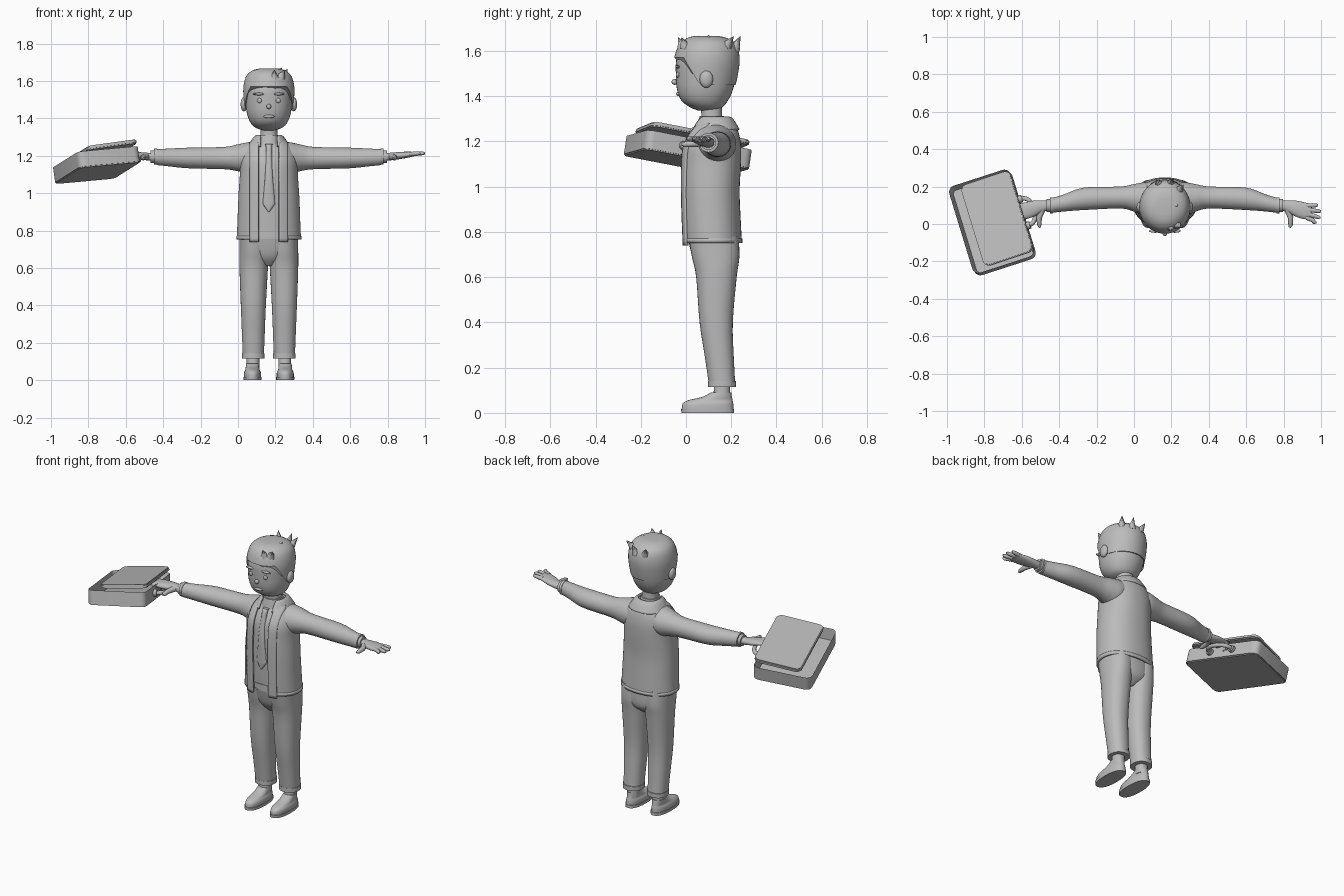
import bpy, bmesh, math
from mathutils import Vector, Matrix

if "Cube" in bpy.data.objects:
    bpy.data.objects.remove(bpy.data.objects["Cube"])

CX = 0.165  # body centre line
grey = bpy.data.materials.new("plain grey")
grey.diffuse_color = (0.5, 0.5, 0.5, 1)
grey.use_nodes = True
grey.node_tree.nodes["Principled BSDF"].inputs["Base Color"].default_value = grey.diffuse_color


def finish(name, bm, angle=40, thick=0.0):
    bmesh.ops.recalc_face_normals(bm, faces=bm.faces)
    me = bpy.data.meshes.new(name)
    bm.to_mesh(me)
    bm.free()
    me.materials.append(grey)
    ob = bpy.data.objects.new(name, me)
    bpy.context.collection.objects.link(ob)
    if thick:
        mod = ob.modifiers.new("thickness", 'SOLIDIFY')
        mod.thickness, mod.offset = thick, 0
    bpy.ops.object.select_all(action='DESELECT')
    ob.select_set(True)
    bpy.context.view_layer.objects.active = ob
    bpy.ops.object.shade_smooth_by_angle(angle=math.radians(angle))
    return ob


def resample(rings, k=4):
    """Catmull-Rom interpolation of ring values."""
    out = []
    for i in range(len(rings) - 1):
        a, b, c, d = (rings[max(0, min(len(rings) - 1, i + j))] for j in (-1, 0, 1, 2))
        for t in (j / k for j in range(k)):
            out.append([0.5 * (2 * q + (r - p) * t + (2 * p - 5 * q + 4 * r - s) * t * t
                               + (3 * q - p - 3 * r + s) * t ** 3) for p, q, r, s in zip(a, b, c, d)])
    return out + [list(rings[-1])]


def grid(name, rows, closed, caps, thick=0.0, angle=40):
    bm = bmesh.new()
    vs = [[bm.verts.new(p) for p in row] for row in rows]
    n = len(vs[0])
    for a, b in zip(vs, vs[1:]):
        for j in range(n if closed else n - 1):
            bm.faces.new((a[j], a[(j + 1) % n], b[(j + 1) % n], b[j]))
    if caps:
        bm.faces.new(vs[0])
        bm.faces.new(vs[-1])
    return finish(name, bm, angle, thick)


def loft(name, rings, s=1, axis='z', n=36, e=0.9, arc=None, grow=0.0, thick=0.0, k=4):
    """Rings: z, centre x, half width, y min, y max  (or x, y min, y max, z min, z max)."""
    rows = []
    for q in resample(rings, k):
        if axis == 'z':
            pos, c1, r1, c2, r2 = q[0], q[1], q[2], (q[3] + q[4]) / 2, (q[4] - q[3]) / 2
        else:
            pos, c1, r1, c2, r2 = q[0], (q[1] + q[2]) / 2, (q[2] - q[1]) / 2, (q[3] + q[4]) / 2, (q[4] - q[3]) / 2
        r1, r2 = r1 + grow, r2 + grow
        if arc:
            t0, t1 = (math.asin(min(0.97, g / r1) ** (1 / e)) if g else None for g in arc)
            t1 = t1 or 2 * math.pi - t0
            ts = [t0 + (t1 - t0) * j / n for j in range(n + 1)]
        else:
            ts = [2 * math.pi * j / n for j in range(n)]
        row = []
        for t in ts:
            a = c1 + r1 * math.copysign(abs(math.sin(t)) ** e, math.sin(t))
            b = c2 - r2 * math.copysign(abs(math.cos(t)) ** e, math.cos(t))
            x, y, z = (a, b, pos) if axis == 'z' else (pos, a, b)
            row.append((CX + s * x, y, z))
        rows.append(row)
    return grid(name, rows, not arc, not arc, thick)


def blob(name, loc, scale, s=1):
    bm = bmesh.new()
    bmesh.ops.create_uvsphere(bm, u_segments=16, v_segments=10, radius=1)
    bmesh.ops.transform(bm, verts=bm.verts, matrix=Matrix.Translation((CX + s * loc[0], loc[1], loc[2]))
                        @ Matrix.Diagonal((*scale, 1)))
    return finish(name, bm, 80)


def tube(name, pts, radii, n=10):
    """Round tube through points, with a varying radius."""
    pts = [Vector(p) for p in pts]
    rows = []
    for i, p in enumerate(pts):
        d = (pts[min(i + 1, len(pts) - 1)] - pts[max(i - 1, 0)]).normalized()
        u = d.orthogonal() if abs(d.z) > 0.9 else d.cross(Vector((0, 0, 1)))
        u.normalize()
        v = d.cross(u)
        rows.append([p + radii[i] * (u * math.cos(t) + v * math.sin(t))
                     for t in (2 * math.pi * j / n for j in range(n))])
    return grid(name, rows, True, True, angle=60)


# Head, neck and face
head = [(1.336, 0, .03, .055, .125), (1.35, 0, .072, .02, .16), (1.38, 0, .1, -.02, .185),
        (1.43, 0, .118, -.04, .208), (1.5, 0, .126, -.045, .223), (1.56, 0, .127, -.043, .228),
        (1.62, 0, .11, -.02, .212), (1.65, 0, .07, .02, .165), (1.658, 0, .02, .07, .115)]
loft("head", head, e=0.95)
loft("neck", [(1.24, 0, .052, .06, .17), (1.3, 0, .046, .068, .16), (1.38, 0, .046, .065, .16)], k=2)
blob("nose", (0, -.05, 1.463), (.013, .014, .013))
blob("mouth", (0, -.033, 1.41), (.03, .011, .009))
for s in (1, -1):
    blob("ear", (.133, .09, 1.475), (.018, .03, .038), s)
    blob("eye", (.05, -.036, 1.495), (.013, .008, .013), s)
    blob("eyebrow", (.052, -.037, 1.53), (.033, .01, .007), s)

# Hair cap with a shaped hairline, plus tufts
prof = resample(head)


def head_at(z):
    for a, b in zip(prof, prof[1:]):
        if a[0] <= z <= b[0]:
            f = (z - a[0]) / (b[0] - a[0])
            return [p + (q - p) * f for p, q in zip(a, b)]
    return prof[-1]


rows = []
for i in range(15):
    row = []
    for j in range(48):
        t = 2 * math.pi * j / 48
        yy = .09 - .135 * math.cos(t)
        low = 1.56 - .12 * min(1, max(0, (yy + .005) / .07))
        z = low + (1.657 - low) * math.sin(i / 14 * math.pi / 2)
        _, _, w, y0, y1 = head_at(z)
        row.append((CX + (w + .009) * math.sin(t), (y0 + y1) / 2 - ((y1 - y0) / 2 + .009) * math.cos(t), z + .01))
    rows.append(row)
grid("hair", rows, True, True)
for x, y, z, dx, dy, dz in ((.03, -.015, 1.615, .0, -.02, .045), (.065, -.005, 1.62, .02, -.015, .04),
                            (-.03, .21, 1.61, -.02, .025, .05), (.03, .215, 1.605, .01, .025, .06),
                            (.075, .18, 1.62, .025, .03, .045), (.05, .1, 1.645, .02, .0, .025)):
    p = Vector((CX + x, y, z))
    tube("hair_tuft", (p, p + Vector((dx, dy, dz))), (.025, .001), 6)

# Shirt, collar and tie
torso = [(.755, 0, .165, -.005, .24), (.85, 0, .161, -.01, .235), (.98, 0, .156, -.014, .23),
         (1.1, 0, .148, -.014, .236), (1.18, 0, .146, -.005, .236), (1.24, 0, .122, .025, .225),
         (1.28, 0, .08, .055, .205)]
loft("shirt", torso, grow=-.012)
loft("shirt_collar", [(1.25, 0, .066, .045, .185), (1.285, 0, .058, .053, .175), (1.312, 0, .052, .06, .168)], k=2)
loft("tie", [(1.262, 0, .02, .028, .06), (1.235, 0, .016, .012, .04), (1.1, 0, .02, -.012, .01),
             (.96, 0, .031, -.012, .01), (.935, 0, .028, -.012, .01), (.9, 0, .003, -.01, .01)], n=16)
loft("belt", [(.765, 0, .156, .001, .232), (.8, 0, .156, .001, .232)], k=1)

# Open jacket, lapels and fold-down collar
loft("jacket", torso, arc=(.058, None), n=52, thick=.014)
loft("jacket_hem", [(.752, 0, .168, -.008, .243), (.772, 0, .168, -.008, .243)], arc=(.058, None), n=52, thick=.012, k=1)
for s in (1, -1):
    loft("lapel", [(.74, 0, .165, -.005, .24)] + torso[1:], s, arc=(.054, .1), n=5, grow=.008, thick=.012)
loft("jacket_collar", [(1.305, 0, .062, .06, .185), (1.295, 0, .078, .05, .205), (1.25, 0, .108, .025, .232)],
     arc=(.045, None), thick=.012)

# Trousers
loft("hips", [(.61, 0, .03, .08, .18), (.65, 0, .1, .045, .225), (.7, 0, .15, .025, .236),
              (.79, 0, .154, .004, .232)])
for s in (1, -1):
    loft("trouser_leg", [(.12, .083, .056, .102, .218), (.25, .083, .061, .083, .211), (.4, .083, .067, .06, .207),
                         (.6, .081, .076, .045, .224), (.69, .079, .078, .026, .236), (.78, .078, .078, .01, .232)], s)
    loft("trouser_cuff", [(.115, .083, .06, .098, .222), (.142, .083, .06, .098, .222)], s, k=1)
    # Shoes and ankles
    loft("sole", [(0, .0875, .048, -.02, .213), (.018, .0875, .049, -.022, .213)], s, e=.85, k=1)
    loft("shoe", [(.015, .0875, .046, -.019, .21), (.04, .0875, .045, -.015, .209), (.056, .0875, .038, .01, .206),
                  (.07, .0875, .036, .07, .203), (.09, .0875, .034, .11, .2)], s)
    loft("ankle", [(.06, .085, .034, .12, .196), (.13, .085, .034, .125, .195)], s, k=1)

    # Sleeves, cuffs and hands
    loft("sleeve", [(.05, .05, .215, 1.12, 1.275), (.11, .045, .222, 1.105, 1.272), (.17, .068, .212, 1.118, 1.26),
                    (.24, .083, .2, 1.128, 1.247), (.43, .075, .195, 1.133, 1.243), (.54, .067, .158, 1.144, 1.238),
                    (.6, .06, .14, 1.15, 1.235)], s, 'x', e=1)
    loft("sleeve_cuff", [(.598, .057, .143, 1.152, 1.238), (.614, .057, .143, 1.152, 1.238)], s, 'x', e=1, k=1)
    loft("shirt_cuff", [(.61, .065, .133, 1.162, 1.228), (.632, .065, .133, 1.162, 1.228)], s, 'x', e=1, k=1)
    loft("hand", [(.61, .073, .123, 1.172, 1.215), (.65, .066, .125, 1.175, 1.216), (.7, .04, .125, 1.182, 1.22),
                  (.745, .026, .116, 1.19, 1.222), (.78, .026, .108, 1.198, 1.22)], s, 'x', n=20)
    for y0, y1, tip in ((.098, .1, .82), (.078, .068, .835), (.056, .035, .833), (.035, .008, .81)):
        if s > 0:
            path = [(.755, y0, 1.209), (.79, (y0 + y1) / 2, 1.211), (tip - .01, y1, 1.213), (tip, y1, 1.213)]
        else:  # curled around the case handle
            path = [(.745, y0, 1.207), (.775, y0, 1.2), (.78, y0, 1.175), (.76, y0, 1.16)]
        tube("finger", [(CX + s * x, y, z) for x, y, z in path], (.012, .012, .01, .005))
    tube("thumb", [(CX + s * x, y, z) for x, y, z in
                   ((.655, .08, 1.195), (.672, .035, 1.19), (.672, -.005, 1.187), (.668, -.02, 1.187))],
         (.018, .015, .012, .005))

# Tilted case frame: slopes of the plane and heading
a, b, head_ang = .14, -.15, math.radians(17)
ez = Vector((-a, -b, 1)).normalized()
ex = Vector((math.cos(head_ang), math.sin(head_ang), 0))
ex = (ex - ez * ex.dot(ez)).normalized()
ey = ez.cross(ex)
frame = Matrix((ex, ey, ez)).transposed().to_4x4()
frame.translation = (-.757, .008, 1.152)


def slab(name, size, mat, recess=0.0, rim=.014):
    """Rounded box, optionally hollowed from above."""
    bm = bmesh.new()
    bmesh.ops.create_cube(bm, size=1, matrix=Matrix.Diagonal((*size, 1)))
    upright = [e for e in bm.edges if abs(e.verts[0].co.z - e.verts[1].co.z) > 1e-4]
    bmesh.ops.bevel(bm, geom=upright, offset=.035, segments=5, affect='EDGES', profile=.5)
    bm.normal_update()
    if recess:
        top = max(bm.faces, key=lambda f: f.normal.z * f.calc_area())
        bmesh.ops.inset_region(bm, faces=[top], thickness=rim)
        bmesh.ops.translate(bm, verts=top.verts, vec=(0, 0, -recess))
    edges = [e for e in bm.edges if all(abs(abs(v.co.z) - size[2] / 2) < 1e-5 for v in e.verts)
             and e.calc_face_angle(0) > 1]
    bmesh.ops.bevel(bm, geom=edges, offset=min(.005, size[2] / 4), segments=2, affect='EDGES')
    bmesh.ops.transform(bm, verts=bm.verts, matrix=mat)
    return finish(name, bm)


# Case tray, raised lid, handle and its mounts
slab("case_tray", (.345, .495, .092), frame, recess=.075)
lid = frame @ Matrix.Translation((.036, 0, .066)) @ Matrix.Rotation(math.radians(-2.5), 4, 'Y')
slab("case_lid", (.28, .46, .022), lid)
arch = [frame @ Vector((.17 + .065 * math.sin(t) ** .6, -.075 * math.cos(t), 0))
        for t in (math.pi * i / 16 for i in range(17))]
tube("case_handle", arch, [.012] * 17)
for y in (-.075, .075):
    tube("handle_mount", [frame @ Vector((x, y, 0)) for x in (.165, .19)], (.022, .02), 14)
